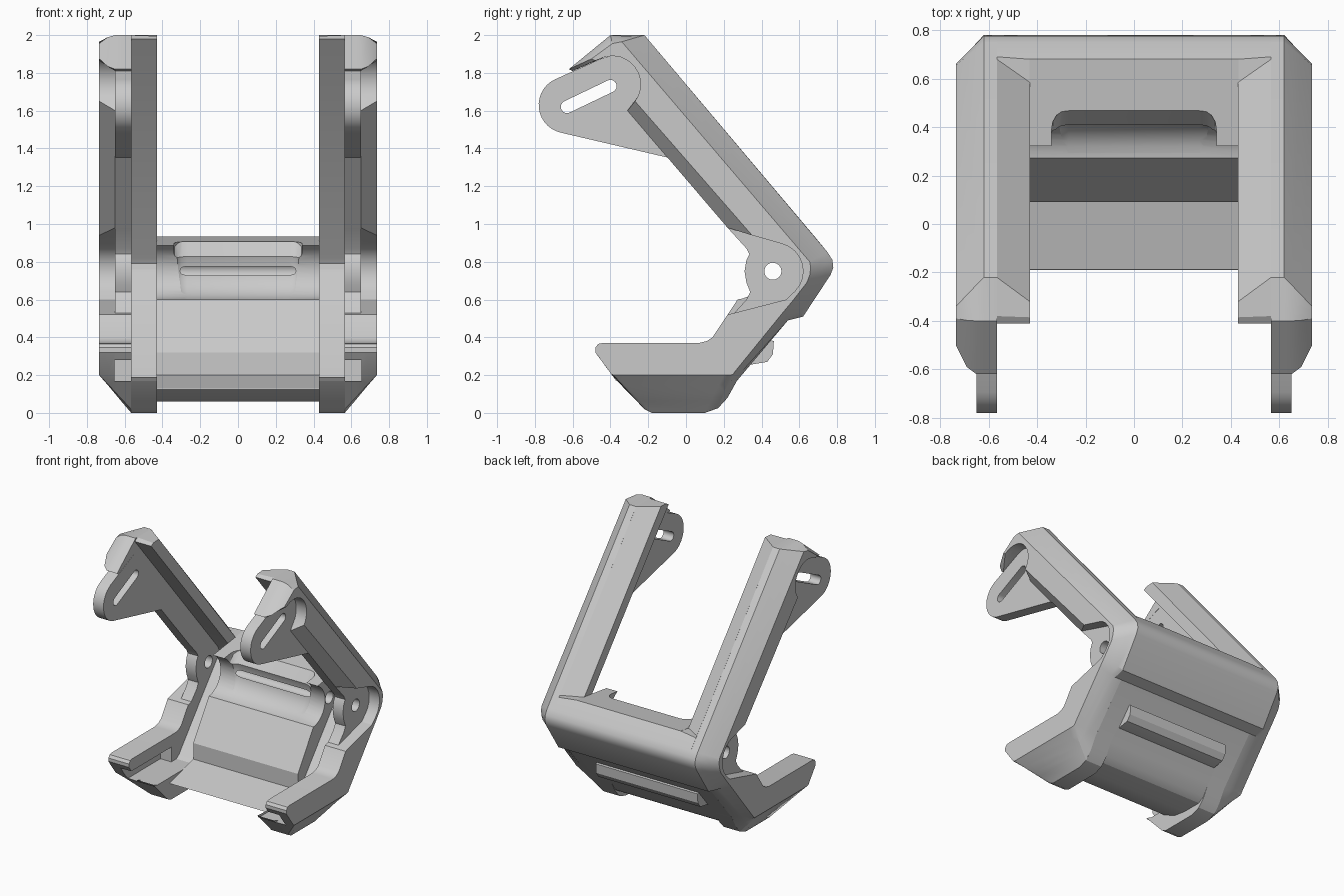
import bpy, bmesh, math

if "Cube" in bpy.data.objects:
    bpy.data.objects.remove(bpy.data.objects["Cube"], do_unlink=True)

grey = bpy.data.materials.new("plain grey")
grey.use_nodes = True
COL = (0.59, 0.59, 0.59, 1)
grey.diffuse_color = COL
grey.node_tree.nodes["Principled BSDF"].inputs["Base Color"].default_value = COL


def loft(name, layers):
    """Solid skinned through matching (y, z) outlines, each set at its own x."""
    bm = bmesh.new()
    rings = [[bm.verts.new((x, y, z)) for y, z in pts] for x, pts in layers]
    n = len(rings[0])
    for lo, hi in zip(rings, rings[1:]):
        for i in range(n):
            j = (i + 1) % n
            bm.faces.new((lo[i], lo[j], hi[j], hi[i]))
    bm.faces.new(rings[0])
    bm.faces.new(rings[-1])
    bmesh.ops.recalc_face_normals(bm, faces=bm.faces)
    mesh = bpy.data.meshes.new(name)
    bm.to_mesh(mesh)
    bm.free()
    ob = bpy.data.objects.new(name, mesh)
    bpy.context.collection.objects.link(ob)
    mesh.materials.append(grey)
    return ob


def activate(ob):
    bpy.ops.object.select_all(action="DESELECT")
    ob.select_set(True)
    bpy.context.view_layer.objects.active = ob


def cut(ob, cutter):
    """Subtract the cutter, then discard it."""
    mod = ob.modifiers.new("cut", "BOOLEAN")
    mod.operation = "DIFFERENCE"
    mod.solver = "EXACT"
    mod.object = cutter
    activate(ob)
    bpy.ops.object.modifier_apply(modifier=mod.name)
    bpy.data.objects.remove(cutter, do_unlink=True)


def arc(cx, cz, r, start, end, n):
    angles = [math.radians(start + (end - start) * i / n) for i in range(n + 1)]
    return [(cx + r * math.cos(a), cz + r * math.sin(a)) for a in angles]


def mix(p, q, t):
    return tuple(a + (b - a) * t for a, b in zip(p, q))


def bore():
    return loft("bore_cutter", [(-1, BORE), (1, BORE)])


BORE = arc(0.46, 0.75, 0.045, 0, 345, 23)

# Side outline: full edge, paired with the chamfered outer edge
cap = [((-0.62, 1.82), (-0.50, 1.875)), ((-0.40, 2.0), (-0.39, 1.955))]
back = [
    ((-0.22, 2.0), (-0.34, 1.965)), ((0.75, 0.85), (0.655, 0.80)),
    ((0.775, 0.81), (0.66, 0.77)), ((0.78, 0.77), (0.655, 0.73)),
    ((0.765, 0.73), (0.64, 0.69)), ((0.62, 0.51), (0.57, 0.60)),
    ((0.54, 0.49), (0.52, 0.54)),
]
bottom = [
    ((0.27, 0.17), (0.26, 0.22)), ((0.22, 0.08), (0.25, 0.205)),
    ((0.17, 0.025), (0.235, 0.20)), ((0.10, 0.0), (0.20, 0.20)),
    ((-0.18, 0.0), (-0.37, 0.20)), ((-0.22, 0.02), (-0.385, 0.201)),
    ((-0.385, 0.19), (-0.395, 0.205)),
]
foot = [(-0.48, 0.32), (-0.48, 0.345), (-0.465, 0.365), (-0.44, 0.37),
        (0.07, 0.37), (0.11, 0.38), (0.14, 0.40)]
# Front edge of the outer flange, running round both recesses
recess = [(p, p) for p in [(0.22, 0.52), (0.53, 0.60)]]
recess += [(p, p) for p in arc(0.47, 0.75, 0.15, -45, 75, 8)]
recess += [((0.22, 0.98), (0.35, 0.94)), ((-0.31, 1.60), (-0.27, 1.65))]
recess += [(p, p) for p in arc(-0.39, 1.74, 0.15, -25, 105, 8)]
recess += [((-0.60, 1.81), (-0.48, 1.865))]

# Flat web with the slotted tab
web_shape = [q for _, q in back + bottom] + foot
web_shape += [(0.32, 0.60), (0.34, 0.64), (0.32, 0.69), (0.31, 0.75), (0.32, 0.81),
              (0.335, 0.84), (0.32, 0.87), (0.22, 0.98), (-0.09, 1.35)]
web_shape += arc(-0.63, 1.63, 0.15, 258, 115, 14) + [(-0.45, 1.875), (-0.40, 1.89)]
slot_shape = arc(-0.40, 1.73, 0.033, -65, 115, 8) + arc(-0.63, 1.62, 0.033, 115, 295, 8)

# Inner rim: outline at the flange, paired with its bevelled inner outline
rim = [((-0.41, 1.98), (-0.41, 1.98)), ((-0.38, 2.0), (-0.385, 1.995)),
       ((-0.22, 2.0), (-0.32, 2.0)), ((0.68, 0.935), (0.585, 0.92)),
       ((0.69, 0.923), (0.68, 0.935))]
rim += [(p, p) for p, _ in back[1:] + bottom]
rim += [(p, p) for p in [(-0.37, 0.17), (0.08, 0.17), (0.11, 0.19), (0.43, 0.58),
                         (0.58, 0.76), (0.585, 0.79), (0.57, 0.82)]]

parts = []
for s, side in ((1, "left"), (-1, "right")):
    # Outer flange with chamfered cap, back and base
    layers = []
    for x, tc, tb, tf, ti in ((0.565, 0, 0, 0, 0), (0.62, 0, 0, 0.32, 0),
                              (0.65, 0, 0.26, 0.5, 0), (0.69, 0.25, 0.61, 0.74, 0.47),
                              (0.735, 1, 1, 1, 1)):
        ring = []
        for pairs, t in ((cap, tc), (back, tb), (bottom, tf)):
            ring += [mix(p, q, t) for p, q in pairs]
        ring += foot + [mix(p, q, ti) for p, q in recess]
        layers.append((s * x, ring))
    flange = loft(side + "_flange", layers)
    web = loft(side + "_web", [(s * 0.565, web_shape), (s * 0.65, web_shape)])
    inner = loft(side + "_inner_rim", [(s * 0.43, [q for _, q in rim]),
                                       (s * 0.566, [p for p, _ in rim])])
    # Tab slot, pivot bore and the groove along the foot
    cut(web, loft("slot_cutter", [(s * 0.5, slot_shape), (s * 0.8, slot_shape)]))
    cut(web, bore())
    groove = [(-0.7, 0.17), (0.02, 0.17), (0.02, 0.28), (-0.7, 0.28)]
    for ob in (web, flange):
        cut(ob, loft("groove_cutter", [(s * 0.5, groove), (s * 0.655, groove)]))
    parts += [flange, web, inner]

# Bridge joining both sides: ridge, back, floor, sloped panel and round hollow
bridge_shape = [(0.68, 0.935)] + [p for p, _ in back[1:]]
bridge_shape += [(0.27, 0.17), (0.22, 0.09), (0.17, 0.06), (0.02, 0.06), (-0.08, 0.075),
                 (-0.19, 0.125), (-0.185, 0.13), (0.09, 0.20), (0.09, 0.32)]
bridge_shape += arc(0.26, 0.75, 0.15, -85, 66, 14)
bridge = loft("bridge", [(-0.432, bridge_shape), (0.432, bridge_shape)])

# Window through the upper lip of the hollow, with rounded ends
window = arc(0.265, 0.76, 0.16, -80, 25, 10) + [(0.47, 0.91), (0.47, 1.0), (0.2, 1.0)]
ends = [(0.34, 0.36), (0.335, 0.22), (0.32, 0.1), (0.30, 0.03), (0.27, 0)]
steps = [(-x, k) for x, k in ends] + [(x, k) for x, k in reversed(ends)]
cut(bridge, loft("window_cutter",
                 [(x, [mix(p, (0.25, 0.78), k) for p in window]) for x, k in steps]))
cut(bridge, bore())
parts.append(bridge)

# Long rib across the back
rib_shape = [(0.30, 0.26), (0.34, 0.255), (0.43, 0.27), (0.46, 0.31), (0.465, 0.38), (0.40, 0.40)]
parts.append(loft("back_rib", [(-0.42, rib_shape), (0.42, rib_shape)]))

for ob in parts:
    activate(ob)
    bpy.ops.object.shade_smooth_by_angle(angle=math.radians(28))
